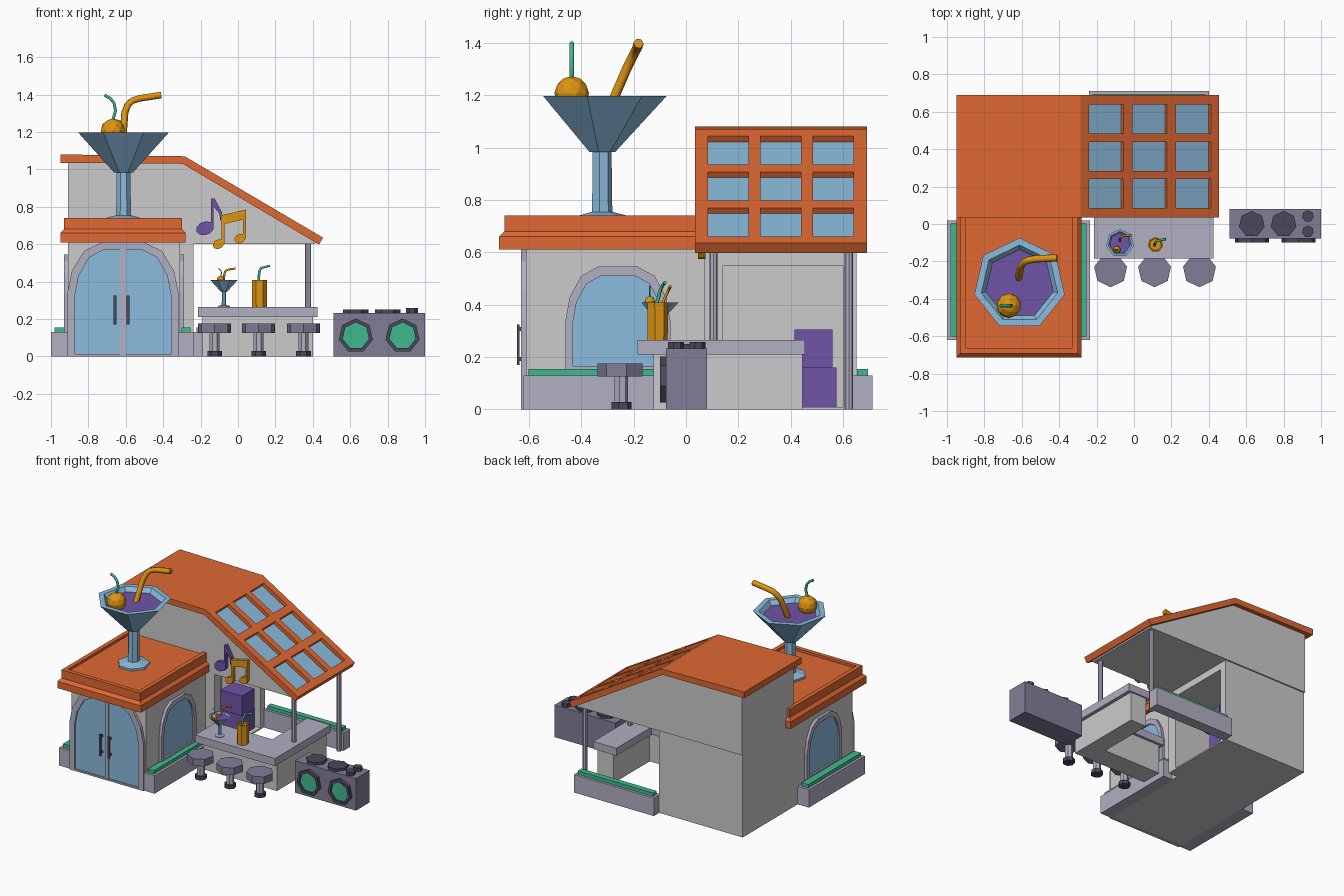
import bpy, bmesh, math
from mathutils import Matrix, Vector

if "Cube" in bpy.data.objects:
    bpy.data.objects.remove(bpy.data.objects["Cube"])


def mat(name, *rgb):
    m = bpy.data.materials.new(name)
    m.diffuse_color = (*[(c / 255) ** 2.2 for c in rgb], 1)
    m.use_nodes = True
    m.node_tree.nodes["Principled BSDF"].inputs["Base Color"].default_value = m.diffuse_color
    return m


ORANGE = mat("roof_orange", 222, 104, 54)
BLUE = mat("glass_blue", 138, 186, 220)
TRIM = mat("pale_trim", 176, 174, 192)
METAL = mat("slate", 128, 125, 150)
DARK = mat("dark_slate", 75, 74, 90)
GREEN = mat("green", 66, 184, 140)
PURPLE = mat("purple", 112, 84, 166)
AMBER = mat("amber", 222, 148, 24)


def finish(name, bm, m=None):
    bmesh.ops.recalc_face_normals(bm, faces=bm.faces)
    me = bpy.data.meshes.new(name)
    bm.to_mesh(me)
    bm.free()
    ob = bpy.data.objects.new(name, me)
    bpy.context.collection.objects.link(ob)
    if m:
        me.materials.append(m)
    return ob


def loft(name, loops, m=None, caps=True):
    """Skin a row of equal-length closed loops."""
    bm = bmesh.new()
    vs = [[bm.verts.new(p) for p in l] for l in loops]
    n = len(vs[0])
    for a, b in zip(vs, vs[1:]):
        for i in range(n):
            j = (i + 1) % n
            bm.faces.new((a[i], a[j], b[j], b[i]))
    if caps:
        bm.faces.new(vs[0][::-1])
        bm.faces.new(vs[-1])
    return finish(name, bm, m)


def rect(x0, x1, y0, y1, z):
    return [(x0, y0, z), (x1, y0, z), (x1, y1, z), (x0, y1, z)]


def box(name, x0, x1, y0, y1, z0, z1, m=None):
    return loft(name, [rect(x0, x1, y0, y1, z0), rect(x0, x1, y0, y1, z1)], m)


def slab_y(name, pts, y0, y1, m=None):
    return loft(name, [[(x, y, z) for x, z in pts] for y in (y0, y1)], m)


def slab_z(name, pts, z0, z1, m=None):
    return loft(name, [[(x, y, z) for x, y in pts] for z in (z0, z1)], m)


def ring(cx, cy, r, n=7, rot=math.pi / 2):
    return [(cx + r * math.cos(rot + 2 * math.pi * i / n),
             cy + r * math.sin(rot + 2 * math.pi * i / n)) for i in range(n)]


def lathe(name, cx, cy, prof, m=None, n=7, rot=math.pi / 2):
    return loft(name, [[(x, y, z) for x, y in ring(cx, cy, r, n, rot)] for r, z in prof], m)


def tube(name, pts, r, m):
    c = bpy.data.curves.new(name, 'CURVE')
    c.dimensions = '3D'
    c.bevel_depth, c.bevel_resolution, c.use_fill_caps = r, 1, True
    s = c.splines.new('POLY')
    s.points.add(len(pts) - 1)
    for p, q in zip(s.points, pts):
        p.co = (*q, 1)
    c.materials.append(m)
    ob = bpy.data.objects.new(name, c)
    bpy.context.collection.objects.link(ob)


def cut(ob, cutter):
    md = ob.modifiers.new("cut", 'BOOLEAN')
    md.operation, md.object, md.solver = 'DIFFERENCE', cutter, 'EXACT'
    bpy.context.view_layer.objects.active = ob
    bpy.ops.object.modifier_apply(modifier="cut")
    bpy.data.objects.remove(cutter)


def arch(w, z0, zs, zt):
    h = zt - zs
    right = [(w, z0), (w, zs), (.92 * w, zs + .43 * h), (.7 * w, zs + .83 * h), (.38 * w, zt)]
    return right + [(-u, z) for u, z in reversed(right)]


def arched_opening(name, place, outer, inner, depth, glass):
    o, i = arch(*outer), arch(*inner)
    loft(name + "_frame", [[place(u, z, d) for u, z in p] for p, d in
                           ((o, -.01), (o, depth), (i, depth), (i, -.01))], TRIM, caps=False)
    loft(name + "_glass", [[place(u, z, d) for u, z in i] for d in (-.01, glass)], BLUE)


# Building blocks, with a recess open to the bar
box("front_block", -.91, -.31, -.61, .08, 0, .62)
rear = box("rear_block", -.91, -.238, .07, .65, 0, .61)
cut(rear, box("recess_cutter", -.55, -.1, .14, .6, .01, .55))
box("cabinet_base", -.43, -.27, .445, .575, .01, .16, PURPLE)
box("cabinet_top", -.43, -.26, .415, .56, .16, .305, PURPLE)
slab_y("gable_block", [(-.91, .6), (.41, .6), (.42, .615), (-.295, 1.036), (-.91, 1.045)], .07, .66)

# Main roof with nine skylights
roof = slab_y("main_roof", [(-.95, 1.035), (-.95, 1.08), (-.285, 1.07), (.455, .635),
                            (.433, .598), (-.295, 1.03)], .035, .69, ORANGE)
ang = math.atan2(.435, .74)
cells = bmesh.new()
for i in range(3):
    for j in range(3):
        x, y = -.148 + .233 * i, .162 + .2 * j
        z = 1.07 - (x + .285) * math.tan(ang)
        base = Matrix.Translation((x, y, z)) @ Matrix.Rotation(ang, 4, 'Y')
        bmesh.ops.create_cube(cells, size=1, matrix=base @ Matrix.Diagonal((.215, .155, .15, 1)))
        pane = box("skylight_pane", -.11, .11, -.08, .08, -.036, -.026, BLUE)
        pane.matrix_world = base
cut(roof, finish("skylight_cutter", cells))

# Front roof: stepped cornice with a sunken top
loft("front_roof", [rect(-.95 + o, -.28 - o, -.713 + o, .16 - o, z) for o, z in
                    ((0, .61), (0, .66), (.02, .68), (.02, .74), (.05, .74), (.05, .722))], ORANGE)

# Double door and side windows
arched_opening("door", lambda u, z, d: (-.615 + u, -.61 - d, z),
               (.297, 0, .34, .61), (.257, .012, .326, .572), .02, .008)
box("door_post", -.63, -.6, -.626, -.605, .01, .572, TRIM)
for x in (-.657, -.588):
    box("door_handle", x - .008, x + .008, -.645, -.635, .17, .325, DARK)
    for z in (.185, .3):
        box("handle_mount", x - .006, x + .006, -.638, -.61, z, z + .015, DARK)
for s in (1, -1):
    arched_opening("side_window", lambda u, z, d: (-.61 + s * (.3 + d), -.26 + u, z),
                   (.2, .13, .34, .545), (.172, .165, .33, .51), .02, .008)


# Planters
def planter(x0, x1, y0, y1):
    box("planter", x0, x1, y0, y1, 0, .13, TRIM)
    box("hedge", x0 + .018, x1 - .018, y0 + .018, y1 - .018, .12, .155, GREEN)


planter(-1, -.91, -.62, .02)
planter(-.32, -.235, -.62, .02)
planter(-.24, .4, .635, .712)

# Posts
for y, z in ((.105, .25), (.622, 0)):
    lathe("roof_post", .375, y, [(.016, z), (.016, .63)], TRIM, n=8)


# L-shaped bar
def ell(x0, x1, y0, y1, xi, yi):
    return [(x0, y0), (x1, y0), (x1, y1), (xi, y1), (xi, yi), (x0, yi)]


slab_z("bar_base", ell(-.19, .4, -.125, .445, .27, .03), 0, .215)
slab_z("bar_top", ell(-.215, .425, -.185, .455, .24, .05), .21, .265, TRIM)

# Stools
for x in (-.125, .11, .35):
    lathe("stool_seat", x, -.248, [(.09, .125), (.09, .176)], METAL, rot=-math.pi / 2)
    lathe("stool_pole", x, -.248, [(.027, .02), (.027, .13)], TRIM)
    lathe("stool_foot", x, -.248, [(.04, 0), (.04, .028)], DARK)


# Cocktail glass, once as a roof sign and once on the bar
def cocktail(name, ox, oy, oz, s):
    at = lambda *p: (ox + s * p[0], oy + s * p[1], oz + s * p[2])
    lathe(name + "_glass", ox, oy, [(r * s, oz + z * s) for r, z in
          ((.105, 0), (.105, .015), (.04, .032), (.037, .255), (.05, .255),
           (.243, .465), (.205, .465), (.17, .42))], BLUE)
    lathe(name + "_liquid", ox, oy, [(.18 * s, oz + .425 * s), (.19 * s, oz + .435 * s)], PURPLE)
    bm = bmesh.new()
    bmesh.ops.create_icosphere(bm, subdivisions=2, radius=.065 * s,
                               matrix=Matrix.Translation(at(-.056, -.112, .475)))
    finish(name + "_cherry", bm, AMBER)
    tube(name + "_cherry_stem", [at(-.056, -.112, .53), at(-.042, -.112, .58),
         at(-.05, -.112, .62), at(-.07, -.112, .645), at(-.1, -.112, .662)], .009 * s, GREEN)
    tube(name + "_straw", [at(-.005, .03, .42), at(.007, .095, .57), at(.022, .115, .61),
         at(.045, .126, .632), at(.085, .133, .645), at(.197, .138, .662)], .019 * s, AMBER)


cocktail("sign", -.612, -.322, .722, 1.02)
cocktail("bar_cocktail", -.075, -.103, .265, .31)

# Tall drink
lathe("tall_drink", .115, -.11, [(.04, .265), (.042, .408), (.034, .408), (.032, .395)], AMBER)
tube("tall_drink_straw", [(.11, -.115, .39), (.113, -.1, .45), (.122, -.09, .472),
                          (.17, -.08, .485)], .007, GREEN)

# Boombox
box("boombox_body", .51, 1, -.077, .08, 0, .232, METAL)
for x in (.63, .88):
    loops = [[(a, y, b) for a, b in ring(x, .11, r)] for r, y in
             ((.093, -.07), (.093, -.1), (.072, -.1), (.072, -.085))]
    loft("speaker_ring", loops, DARK, caps=False)
    slab_y("speaker_cone", ring(x, .11, .073), -.088, -.07, GREEN)
for x, y, r, z in ((.63, 0, .07, .25), (.8, 0, .07, .25), (.93, .042, .032, .258), (.93, -.04, .032, .258)):
    lathe("boombox_dial", x, y, [(r, .225), (r, z)], DARK)


# Music notes on the gable
def note_head(cx, cz, a, b, m):
    slab_y("note_head", [(cx + a * x, cz + b * z + .15 * a * x)
                         for x, z in ring(0, 0, 1, 10)], .045, .075, m)


note_head(-.176, .685, .048, .037, PURPLE)
slab_y("note_flag", [(-.145, .69), (-.13, .69), (-.13, .8), (-.1, .765), (-.093, .72),
                     (-.085, .77), (-.105, .805), (-.125, .845), (-.145, .845)], .045, .075, PURPLE)
for x, z in ((-.105, .6), (.01, .63)):
    note_head(x, z, .03, .026, AMBER)
    slab_y("note_stem", [(x + .018, z), (x + .032, z), (x + .032, z + .15), (x + .018, z + .15)],
           .045, .075, AMBER)
slab_y("note_beam", [(-.088, .705), (.043, .735), (.043, .785), (-.088, .755)], .045, .075, AMBER)
